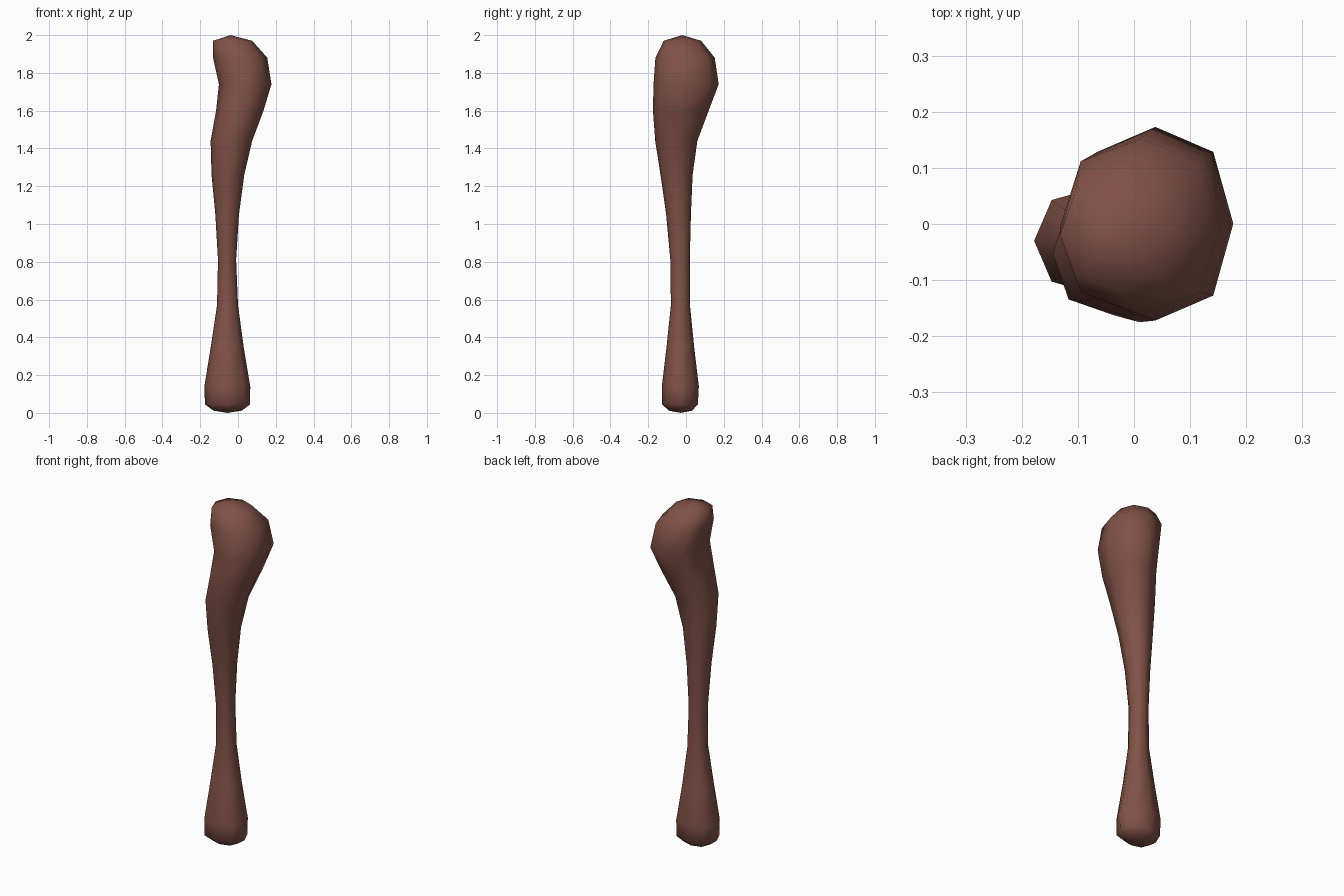
import bpy, bmesh
from math import cos, sin, pi

if "Cube" in bpy.data.objects:
    bpy.data.objects.remove(bpy.data.objects["Cube"])

# Cross-sections: z, left x, right x, front y, back y
SECTIONS = [
    (0.012, -0.130, 0.020, -0.090, 0.032),
    (0.045, -0.175, 0.064, -0.127, 0.063),
    (0.14, -0.178, 0.065, -0.128, 0.068),
    (0.35, -0.144, 0.030, -0.103, 0.043),
    (0.57, -0.111, 0.000, -0.080, 0.021),
    (0.81, -0.106, -0.010, -0.083, 0.020),
    (1.05, -0.120, 0.005, -0.105, 0.026),
    (1.26, -0.140, 0.033, -0.135, 0.035),
    (1.44, -0.145, 0.075, -0.163, 0.060),
    (1.60, -0.116, 0.135, -0.175, 0.120),
    (1.74, -0.101, 0.177, -0.172, 0.173),
    (1.88, -0.132, 0.155, -0.162, 0.152),
    (1.97, -0.132, 0.075, -0.118, 0.080),
]
SIDES = 8


def ring(bm, z, x0, x1, y0, y1):
    """Slightly squared octagon with corners on the axes."""
    verts = []
    for i in range(SIDES):
        a = 2 * pi * i / SIDES
        k = 1.05 if i % 2 else 1.0
        verts.append(bm.verts.new(((x0 + x1) / 2 + k * cos(a) * (x1 - x0) / 2,
                                   (y0 + y1) / 2 + k * sin(a) * (y1 - y0) / 2, z)))
    return verts


# Club body: lofted rings with shallow pointed caps
bm = bmesh.new()
rings = [ring(bm, *s) for s in SECTIONS]
butt = bm.verts.new((-0.055, -0.029, 0.0))
crown = bm.verts.new((-0.04, -0.02, 2.0))
for i in range(SIDES):
    j = (i + 1) % SIDES
    for lo, hi in zip(rings, rings[1:]):
        bm.faces.new((lo[i], lo[j], hi[j], hi[i]))
    bm.faces.new((butt, rings[0][j], rings[0][i]))
    bm.faces.new((crown, rings[-1][i], rings[-1][j]))
bmesh.ops.recalc_face_normals(bm, faces=bm.faces)
for f in bm.faces:
    f.smooth = True
mesh = bpy.data.meshes.new("wooden_club")
bm.to_mesh(mesh)
bm.free()

# Brown wood
wood = bpy.data.materials.new("wood")
wood.diffuse_color = (0.22, 0.085, 0.063, 1)
wood.use_nodes = True
wood.node_tree.nodes["Principled BSDF"].inputs["Base Color"].default_value = wood.diffuse_color
mesh.materials.append(wood)
club = bpy.data.objects.new("wooden_club", mesh)
bpy.context.collection.objects.link(club)
